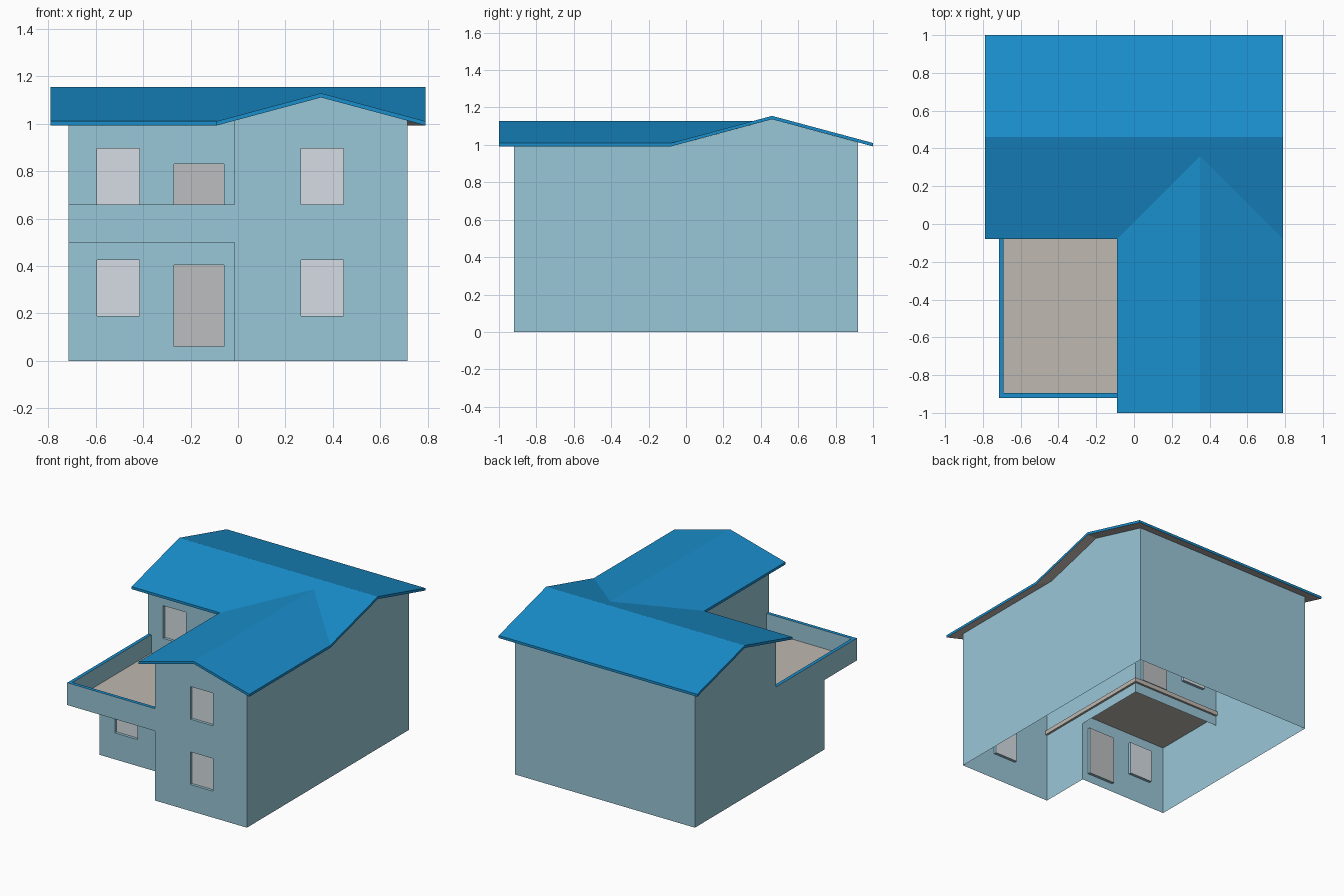
import bpy, bmesh
from mathutils import Vector

if "Cube" in bpy.data.objects:
    bpy.data.objects.remove(bpy.data.objects["Cube"])


def material(name, rgb):
    m = bpy.data.materials.new(name)
    m.diffuse_color = (*rgb, 1)
    m.use_nodes = True
    m.node_tree.nodes["Principled BSDF"].inputs["Base Color"].default_value = m.diffuse_color
    return m


WALL = material("wall_blue", (0.32, 0.57, 0.68))
ROOF = material("roof_blue", (0.01, 0.27, 0.60))
BEIGE = material("beige", (0.52, 0.48, 0.44))
GLASS = material("window_pale", (0.66, 0.72, 0.76))
DOOR = material("door_grey", (0.50, 0.51, 0.52))


def finish(bm, name, *mats):
    me = bpy.data.meshes.new(name)
    bm.to_mesh(me)
    bm.free()
    for m in mats:
        me.materials.append(m)
    ob = bpy.data.objects.new(name, me)
    bpy.context.collection.objects.link(ob)
    return ob


def face(bm, pts, out):
    """Add one polygon whose normal looks along 'out'."""
    f = bm.faces.new([bm.verts.new(p) for p in pts])
    f.normal_update()
    if f.normal.dot(Vector(out)) < 0:
        f.normal_flip()
    return f


def box(name, lo, hi, mat, top=None):
    bm = bmesh.new()
    bmesh.ops.create_cube(bm, size=1)
    for v in bm.verts:
        v.co = [(a + b) / 2 + c * (b - a) for a, b, c in zip(lo, hi, v.co)]
    bm.normal_update()
    if top:
        for f in bm.faces:
            f.material_index = int(f.normal.z > 0.5)
    return finish(bm, name, mat, *([top] if top else []))


def front_wall(name, x0, x1, z0, z1, y, openings, depth=0.02):
    """Front-facing wall with recessed openings (label, xa, xb, za, zb, material)."""
    bm = bmesh.new()
    xs = sorted({x0, x1, *[v for o in openings for v in o[1:3]]})
    zs = sorted({z0, z1, *[v for o in openings for v in o[3:5]]})
    for a, b in zip(xs, xs[1:]):
        for c, d in zip(zs, zs[1:]):
            mx, mz = (a + b) / 2, (c + d) / 2
            if not any(o[1] < mx < o[2] and o[3] < mz < o[4] for o in openings):
                face(bm, [(a, y, c), (b, y, c), (b, y, d), (a, y, d)], (0, -1, 0))
    for label, a, b, c, d, mat in openings:
        ring = [(a, c), (b, c), (b, d), (a, d)]
        centre = Vector(((a + b) / 2, 0, (c + d) / 2))
        for (px, pz), (qx, qz) in zip(ring, ring[1:] + ring[:1]):
            inward = centre - Vector(((px + qx) / 2, 0, (pz + qz) / 2))
            face(bm, [(px, y, pz), (qx, y, qz), (qx, y + depth, qz), (px, y + depth, pz)], inward)
        pane = bmesh.new()
        face(pane, [(p, y + depth, q) for p, q in ring], (0, -1, 0))
        finish(pane, label, mat)
    bmesh.ops.remove_doubles(bm, verts=bm.verts, dist=1e-5)
    finish(bm, name, WALL)


# Main dimensions
W, D, XI, YG = 0.715, 0.92, -0.015, -0.55   # half width, half depth, wing side, ground-floor front
EAVE, RIDGE, WRIDGE, T = 1.01, 1.155, 1.128, 0.018
WT = 1.013                                   # wall top under the roof

# Side, back and inner walls, open at the bottom
bm = bmesh.new()
gable = [(D, 0), (D, WT), (0.46, RIDGE - T), (0, WT)]
face(bm, [(-W, y, z) for y, z in [(YG, 0)] + gable + [(0, 0.5), (YG, 0.5)]], (-1, 0, 0))
face(bm, [(W, y, z) for y, z in [(-D, 0)] + gable + [(-D, WT)]], (1, 0, 0))
face(bm, [(-W, D, 0), (W, D, 0), (W, D, WT), (-W, D, WT)], (0, 1, 0))
face(bm, [(XI, y, z) for y, z in [(-D, 0), (YG, 0), (YG, 0.43), (0, 0.43), (0, WT), (-D, WT)]], (-1, 0, 0))
face(bm, [(XI, -D, WT), (W, -D, WT), (0.35, -D, WRIDGE - T)], (0, -1, 0))
finish(bm, "side_and_back_walls", WALL)

# Front walls with windows and doors
front_wall("wing_front_wall", XI, W, 0, WT, -D, [
    ("wing_lower_window", 0.265, 0.445, 0.19, 0.425, GLASS),
    ("wing_upper_window", 0.265, 0.445, 0.66, 0.895, GLASS)])
front_wall("ground_front_wall", -W, XI, 0, 0.5, YG, [
    ("ground_window", -0.595, -0.415, 0.19, 0.425, GLASS),
    ("ground_door", -0.27, -0.06, 0.06, 0.405, DOOR)])
front_wall("upper_front_wall", -W, XI, 0.43, WT, 0, [
    ("upper_window", -0.595, -0.415, 0.66, 0.895, GLASS),
    ("balcony_door", -0.27, -0.06, 0.53, 0.83, DOOR)])

# Balcony floor and parapet
box("balcony_floor", (-W + 0.002, -D + 0.002, 0.50), (0.0, 0.015, 0.53), BEIGE)
box("parapet_front", (-W, -D, 0.5), (XI, -D + 0.025, 0.66), WALL, ROOF)
box("parapet_left", (-W, -D + 0.025, 0.5), (-W + 0.025, 0, 0.66), WALL, ROOF)

# Roof: main gable and crossing wing gable in one skin, thickened downwards
P = {
    "bl": (-0.79, 1, EAVE), "br": (0.79, 1, EAVE),
    "rl": (-0.79, 0.46, RIDGE), "rr": (0.79, 0.46, RIDGE),
    "fl": (-0.79, -0.08, EAVE), "vl": (-0.09, -0.08, EAVE), "vr": (0.79, -0.08, EAVE),
    "apex": (0.35, 0.36, WRIDGE), "tip": (0.35, -1, WRIDGE),
    "wl": (-0.09, -1, EAVE), "wr": (0.79, -1, EAVE),
}
bm = bmesh.new()
V = {k: bm.verts.new(p) for k, p in P.items()}
for loop in ("rl rr br bl", "fl vl apex vr rr rl", "wl tip apex vl", "tip wr vr apex"):
    bm.faces.new([V[k] for k in loop.split()])
new = bmesh.ops.extrude_face_region(bm, geom=bm.faces[:], use_keep_orig=True)["geom"]
for v in new:
    if isinstance(v, bmesh.types.BMVert):
        v.co.z -= T
bmesh.ops.recalc_face_normals(bm, faces=bm.faces)
bm.normal_update()
for f in bm.faces:
    f.material_index = int(f.normal.z < -0.5)
finish(bm, "roof", ROOF, BEIGE)
